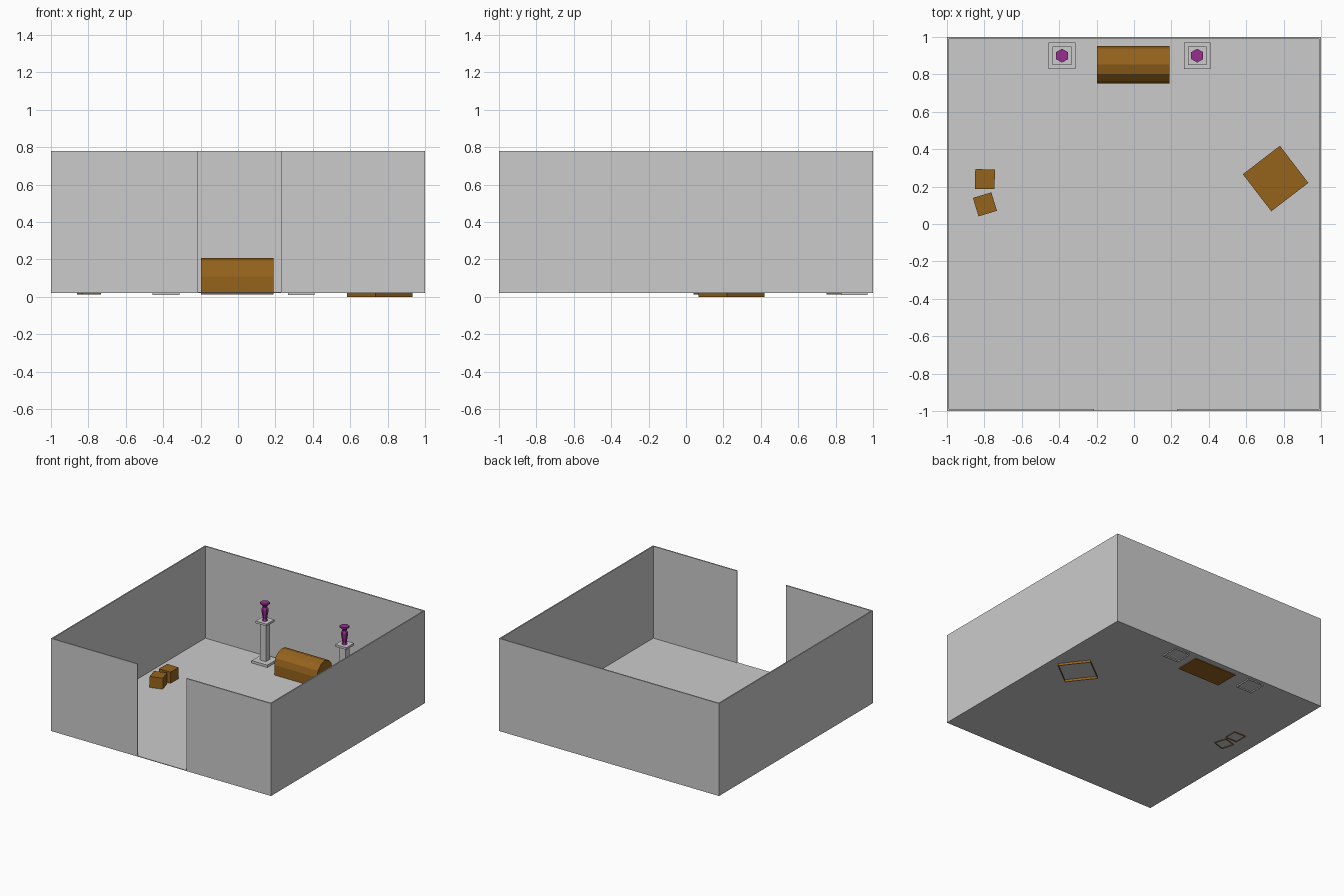
import bpy, bmesh, math
from mathutils import Matrix, Vector

if "Cube" in bpy.data.objects:
    bpy.data.objects.remove(bpy.data.objects["Cube"])


def material(name, color):
    m = bpy.data.materials.new(name)
    m.diffuse_color = color
    m.use_nodes = True
    m.node_tree.nodes["Principled BSDF"].inputs["Base Color"].default_value = m.diffuse_color
    return m


wood = material("wood", (0.30, 0.125, 0.012, 1))
purple = material("purple", (0.30, 0.03, 0.28, 1))


def finish(name, bm, mat=None):
    bmesh.ops.recalc_face_normals(bm, faces=bm.faces)
    me = bpy.data.meshes.new(name)
    bm.to_mesh(me)
    bm.free()
    if mat:
        me.materials.append(mat)
    ob = bpy.data.objects.new(name, me)
    bpy.context.collection.objects.link(ob)
    return ob


def box(name, lo, hi, mat=None, turn=0, open_bottom=False):
    lo, hi = Vector(lo), Vector(hi)
    bm = bmesh.new()
    bmesh.ops.create_cube(bm, size=1)
    bmesh.ops.scale(bm, vec=hi - lo, verts=bm.verts)
    bm.normal_update()
    if open_bottom:
        low = [f for f in bm.faces if f.normal.z < -0.5]
        bmesh.ops.delete(bm, geom=low, context='FACES_ONLY')
    ob = finish(name, bm, mat)
    ob.location = (lo + hi) / 2
    ob.rotation_euler.z = math.radians(turn)
    return ob


def crate(name, x, y, z, s, turn):
    h = s / 2
    box(name, (x - h, y - h, z), (x + h, y + h, z + s), wood, turn, True)


def slab(name, x, y, side, z0, z1, open_bottom=False):
    h = side / 2
    box(name, (x - h, y - h, z0), (x + h, y + h, z1), None, 0, open_bottom)


def turned(name, x, y, profile, sides, mat):
    """Lathe a (radius, z) profile with few flat sides, closed at both ends."""
    bm = bmesh.new()
    rings = []
    for r, z in profile:
        rings.append([bm.verts.new((x + r * math.sin(2 * math.pi * i / sides),
                                    y + r * math.cos(2 * math.pi * i / sides), z))
                      for i in range(sides)])
    for a, b in zip(rings, rings[1:]):
        for i in range(sides):
            j = (i + 1) % sides
            bm.faces.new((a[i], a[j], b[j], b[i]))
    bm.faces.new(rings[0])
    bm.faces.new(rings[-1])
    return finish(name, bm, mat)


# Room shell with a full-height doorway in the front
T, Z0, Z1 = 0.01, 0.02, 0.78
box("floor", (-1, -1, Z0), (1, 1, Z0 + 0.005))
box("back_wall", (-1, 1 - T, Z0), (1, 1, Z1))
box("left_wall", (-1, -1, Z0), (-1 + T, 1, Z1))
box("right_wall", (1 - T, -1, Z0), (1, 1, Z1))
box("front_wall_left", (-1, -1, Z0), (-0.214, -1 + T, Z1))
box("front_wall_right", (0.23, -1, Z0), (1, -1 + T, Z1))

# Chest: straight sides under a half-round lid
bm = bmesh.new()
cy, cz, r = 0.852, 0.108, 0.1
outline = [(cy + r, 0.013), (cy - r, 0.013)]
outline += [(cy - r * math.cos(math.radians(30 * i)),
             cz + r * math.sin(math.radians(30 * i))) for i in range(7)]
face = bm.faces.new([bm.verts.new((-0.197, y, z)) for y, z in outline])
side = bmesh.ops.extrude_face_region(bm, geom=[face])
bmesh.ops.translate(bm, vec=(0.388, 0, 0),
                    verts=[v for v in side["geom"] if isinstance(v, bmesh.types.BMVert)])
if not face.is_valid or len([f for f in bm.faces if len(f.verts) == 9]) < 2:
    bm.faces.new([v for v in bm.verts if v.co.x < 0])
finish("chest", bm, wood)

# Crates
crate("large_crate", 0.757, 0.243, 0.0, 0.25, 37.5)
crate("small_crate_back", -0.797, 0.24, 0.012, 0.105, -1)
crate("small_crate_front", -0.797, 0.105, 0.012, 0.103, 17)

# Pedestals, each carrying a six-sided vase
vase = [(0.022, 0.368), (0.016, 0.38), (0.027, 0.45), (0.027, 0.465),
        (0.016, 0.48), (0.022, 0.495), (0.037, 0.503), (0.037, 0.516)]
for label, x in (("left", -0.385), ("right", 0.338)):
    y = 0.9
    slab(label + "_pedestal_base", x, y, 0.142, 0.01, 0.045, True)
    slab(label + "_pedestal_column", x, y, 0.055, 0.045, 0.35)
    slab(label + "_pedestal_cap", x, y, 0.1, 0.35, 0.368)
    turned(label + "_vase", x, y, vase, 6, purple)
